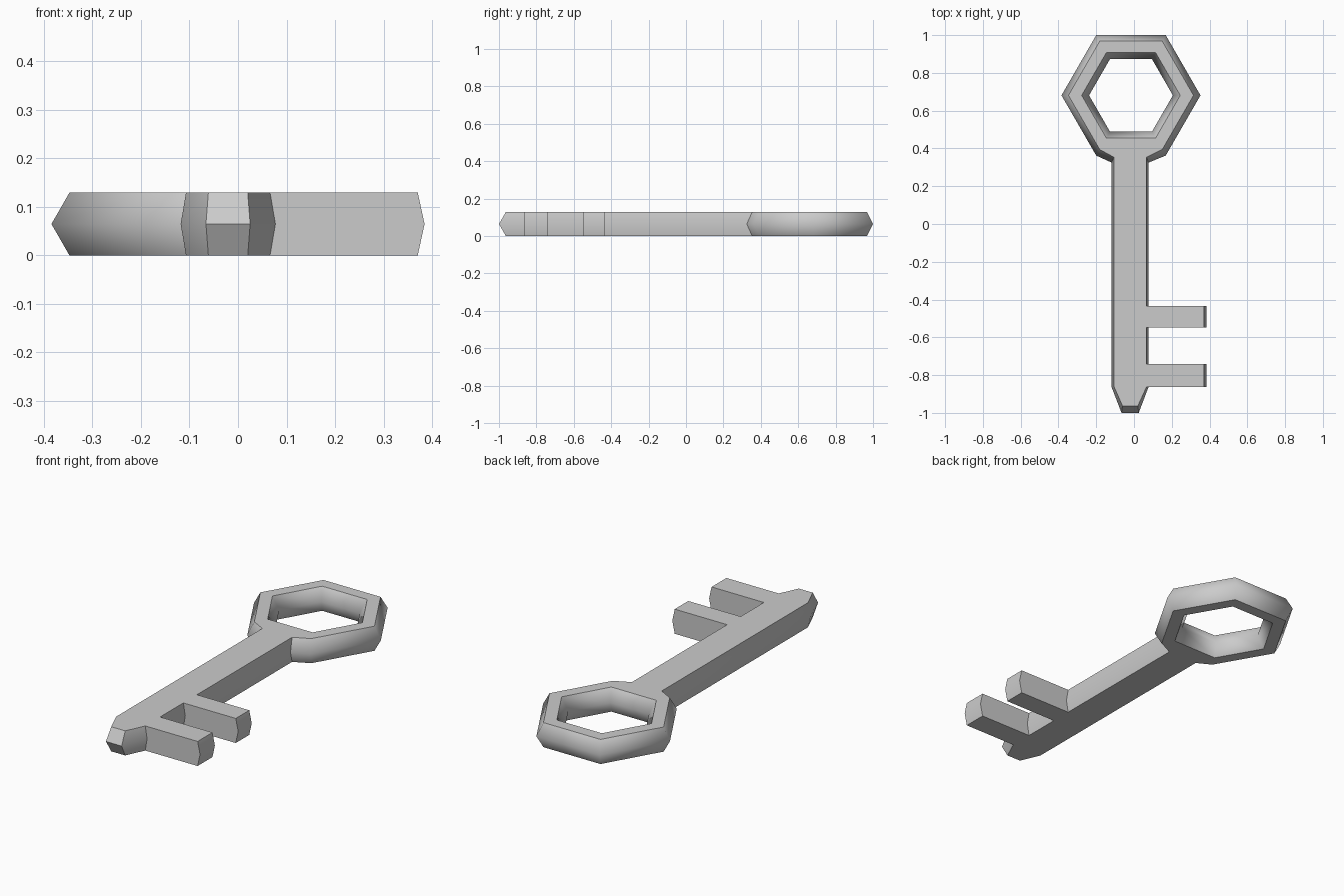
import bpy, bmesh
from math import cos, sin, radians

if "Cube" in bpy.data.objects:
    bpy.data.objects.remove(bpy.data.objects["Cube"])

CX, CY, H = -0.016, 0.681, 0.129

def hexagon(r):
    # starts at the lower right corner, ends at the lower left corner
    return [(CX + r * cos(radians(a)), CY + r * sin(radians(a))) for a in range(-60, 241, 60)]

# Shaft outline from left neck, round the tip, up the toothed side:
# (mid x, mid y, flat-face x, flat-face y)
shaft = [(-0.118, 0.325, -0.107, 0.354), (-0.118, -0.865, -0.107, -0.858),
         (-0.066, -1.0, -0.061, -0.963), (0.025, -1.0, 0.020, -0.963)]
for y0, y1 in ((-0.863, -0.74), (-0.547, -0.435)):      # two teeth
    shaft += [(0.077, y0, 0.066, y0), (0.384, y0, 0.370, y0),
              (0.384, y1, 0.370, y1), (0.077, y1, 0.066, y1)]
shaft.append((0.077, 0.325, 0.066, 0.354))

outer_mid = hexagon(0.368) + [p[:2] for p in shaft]
outer_flat = hexagon(0.331) + [p[2:] for p in shaft]
hole_mid, hole_flat = hexagon(0.222), hexagon(0.261)

bm = bmesh.new()

def levels(flat, mid):
    return [[bm.verts.new((x, y, z)) for x, y in pts]
            for pts, z in ((flat, 0), (mid, H / 2), (flat, H))]

def walls(rows):
    for a, b in zip(rows, rows[1:]):
        for i in range(len(a)):
            j = (i + 1) % len(a)
            bm.faces.new((a[i], a[j], b[j], b[i]))

# Bevelled outer rim and hole walls
outer = levels(outer_flat, outer_mid)
hole = levels(hole_flat, hole_mid)
walls(outer)
walls(hole)

# Flat faces: six-sided ring plus the toothed shaft
for k in (0, 2):
    o, h = outer[k], hole[k]
    for i in range(6):
        j = (i + 1) % 6
        bm.faces.new((o[i], o[j], h[j], h[i]))
    bm.faces.new(o[5:] + [o[0]])

bmesh.ops.recalc_face_normals(bm, faces=bm.faces)
bmesh.ops.triangulate(bm, faces=[f for f in bm.faces if len(f.verts) > 4])
mesh = bpy.data.meshes.new("key")
bm.to_mesh(mesh)
bm.free()
key = bpy.data.objects.new("key", mesh)
bpy.context.collection.objects.link(key)

# Smooth rounded bow, crisp flat faces
bpy.context.view_layer.objects.active = key
key.select_set(True)
bpy.ops.object.shade_smooth_by_angle(angle=radians(58))
